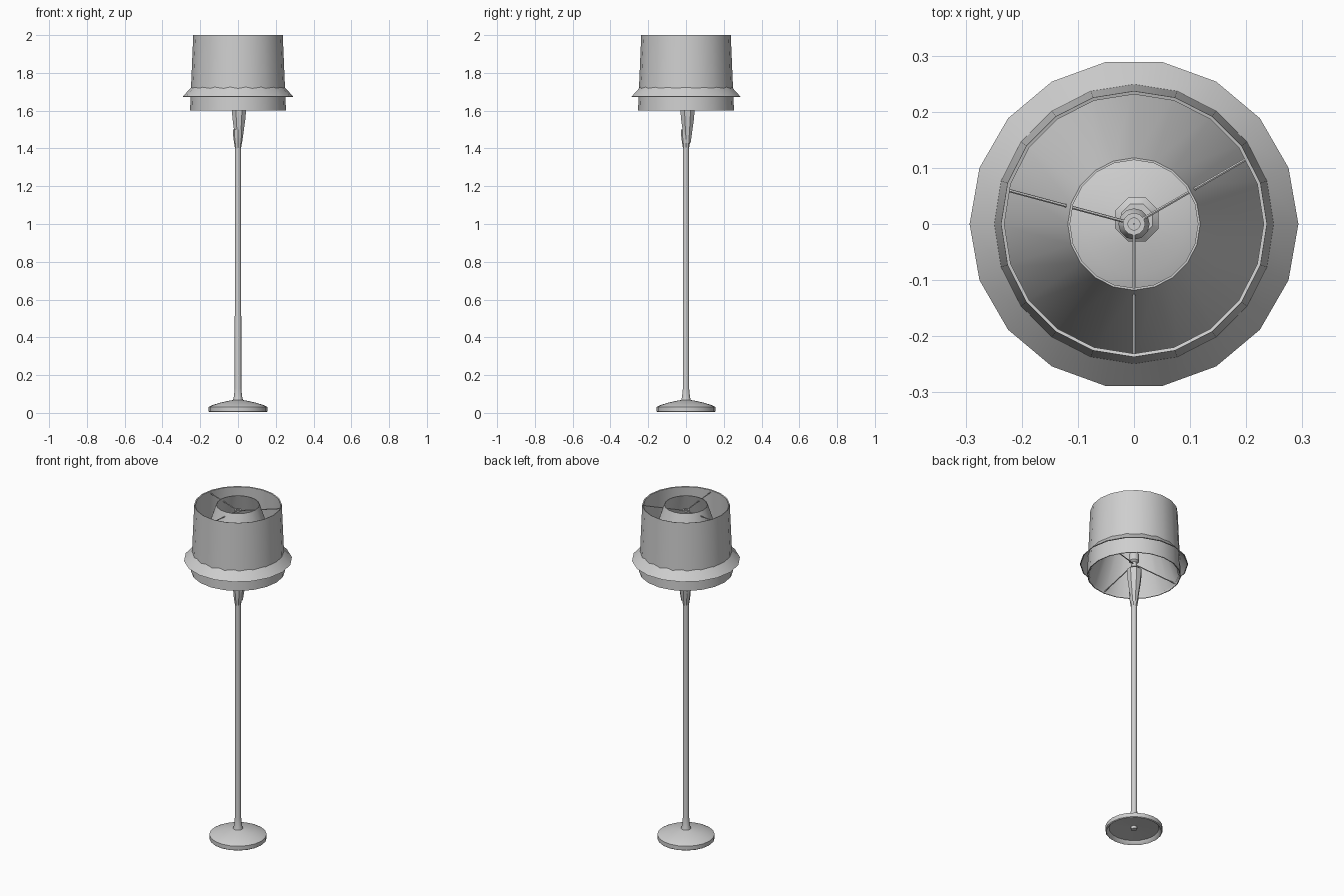
import bpy, bmesh, math
from mathutils import Vector

if "Cube" in bpy.data.objects:
    bpy.data.objects.remove(bpy.data.objects["Cube"])

mat = bpy.data.materials.new("light_grey")
mat.diffuse_color = (0.62, 0.62, 0.62, 1)
mat.use_nodes = True
mat.node_tree.nodes["Principled BSDF"].inputs["Base Color"].default_value = mat.diffuse_color


def finish(name, bm, angle=40):
    bmesh.ops.remove_doubles(bm, verts=bm.verts, dist=1e-5)
    me = bpy.data.meshes.new(name)
    bm.to_mesh(me)
    bm.free()
    me.materials.append(mat)
    ob = bpy.data.objects.new(name, me)
    bpy.context.collection.objects.link(ob)
    bpy.ops.object.select_all(action='DESELECT')
    ob.select_set(True)
    bpy.context.view_layer.objects.active = ob
    bpy.ops.object.shade_smooth_by_angle(angle=math.radians(angle))
    return ob


def lathe(name, profile, sides, turn=0.0, centre=(0, 0), angle=40):
    """Revolve (radius, z) points listed from bottom to top on the outside."""
    bm = bmesh.new()
    rings = []
    for r, z in profile:
        rings.append([bm.verts.new((
            centre[0] + r * math.cos(turn + math.tau * i / sides),
            centre[1] + r * math.sin(turn + math.tau * i / sides), z))
            for i in range(sides)])
    for a, b in zip(rings, rings[1:]):
        for i in range(sides):
            j = (i + 1) % sides
            bm.faces.new((a[i], a[j], b[j], b[i]))
    return finish(name, bm, angle)


def rod(name, start, end, radius):
    bm = bmesh.new()
    a, b = Vector(start), Vector(end)
    bmesh.ops.create_cone(bm, cap_ends=True, segments=6,
                          radius1=radius, radius2=radius, depth=(b - a).length)
    bm.transform(Vector((0, 0, 1)).rotation_difference(b - a).to_matrix().to_4x4())
    bmesh.ops.translate(bm, verts=bm.verts, vec=(a + b) / 2)
    return finish(name, bm)


# hollow domed base
lathe("base", [(0.135, 0.024), (0.146, 0.006), (0.15, 0.004), (0.155, 0.008),
               (0.155, 0.032), (0.14, 0.04), (0.09, 0.055),
               (0.04, 0.066), (0.022, 0.068)], 20)
lathe("base_underside", [(0.135, 0.024), (0.005, 0.032)], 20)

# pole with a small flared foot
lathe("pole", [(0.001, 0.015), (0.017, 0.015), (0.017, 0.06), (0.028, 0.062),
               (0.022, 0.085), (0.0175, 0.13), (0.0165, 1.43), (0.001, 1.43)], 10)

# collar and flared cup under the bulb holder
lathe("collar", [(0.016, 1.40), (0.02, 1.425), (0.025, 1.46), (0.027, 1.50), (0.01, 1.50)], 8)
lathe("cup", [(0.018, 1.43), (0.027, 1.49), (0.036, 1.55), (0.042, 1.61),
              (0.042, 1.63), (0.03, 1.64), (0.001, 1.64)], 8,
      math.pi / 8, (0.005, 0.008))
lathe("bulb_holder", [(0.017, 1.63), (0.017, 1.68), (0.028, 1.69), (0.028, 1.73),
                      (0.018, 1.75), (0.001, 1.75)], 12)

# outer shade: thin double wall, open at both ends
lathe("shade", [(0.231, 1.998), (0.249, 1.602), (0.254, 1.602),
                (0.237, 2.0), (0.231, 1.998)], 20, math.pi / 2)

# inner reflector cone
lathe("inner_cone", [(0.246, 1.61), (0.118, 2.0), (0.114, 2.0), (0.242, 1.61)], 20)

# flared low-poly skirt around the shade
lathe("skirt", [(0.288, 1.672), (0.293, 1.674), (0.246, 1.725), (0.24, 1.725)], 18)

# wire frame holding the shade, above and below
for i, deg in enumerate((30, 165, 270)):
    c, s = math.cos(math.radians(deg)), math.sin(math.radians(deg))
    rod(f"upper_spoke_{i + 1}", (0.015 * c, 0.015 * s, 1.965),
        (0.233 * c, 0.233 * s, 1.985), 0.003)
    rod(f"lower_spoke_{i + 1}", (0.015 * c, 0.015 * s, 1.67),
        (0.247 * c, 0.247 * s, 1.612), 0.003)
lathe("spoke_ring", [(0.011, 1.962), (0.02, 1.962), (0.02, 1.97),
                     (0.011, 1.97), (0.011, 1.962)], 12)
